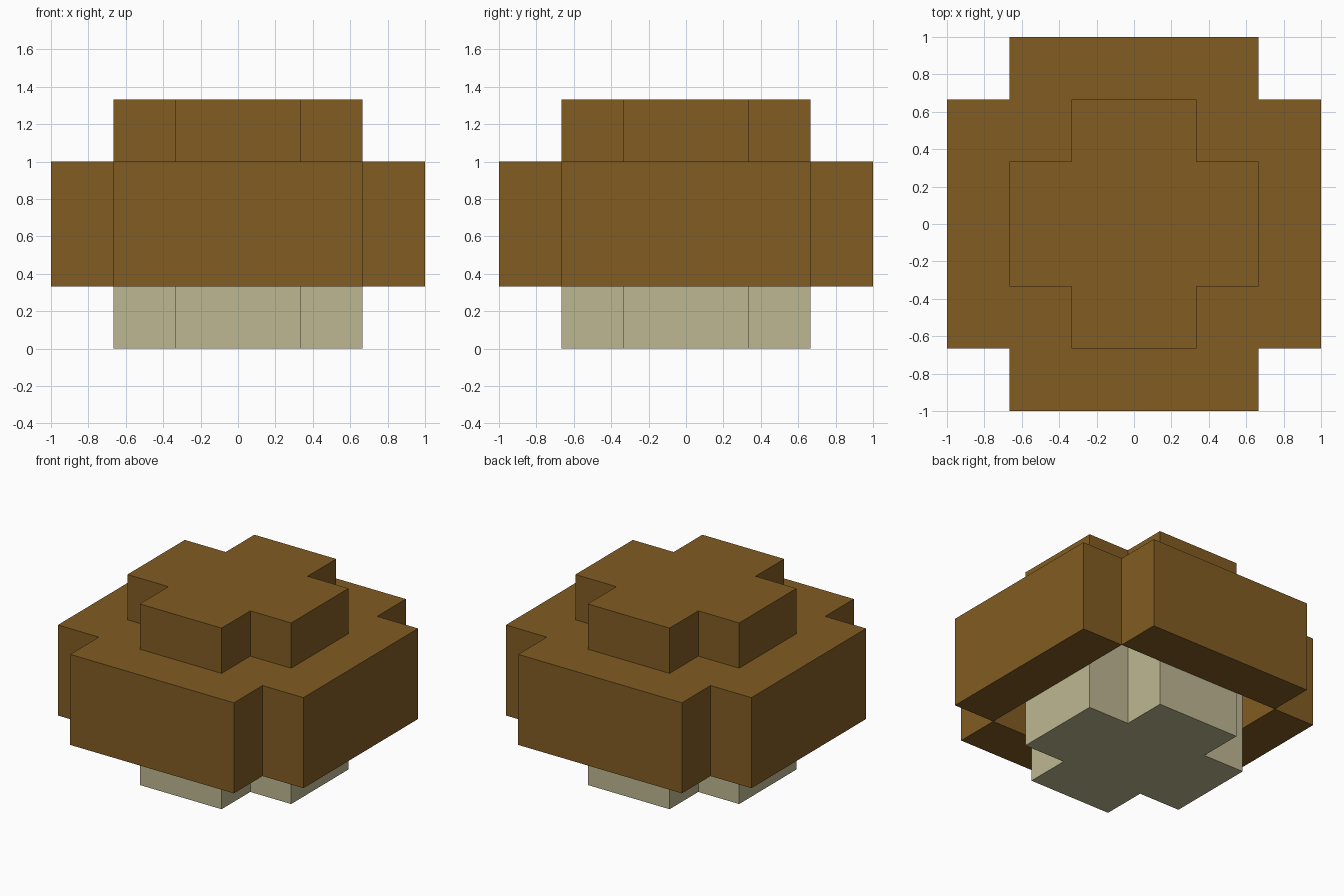
import bpy

if "Cube" in bpy.data.objects:
    bpy.data.objects.remove(bpy.data.objects["Cube"], do_unlink=True)

U = 1 / 3  # one block


def material(name, colour):
    m = bpy.data.materials.new(name)
    m.use_nodes = True
    m.diffuse_color = colour
    bsdf = next(n for n in m.node_tree.nodes if n.type == 'BSDF_PRINCIPLED')
    bsdf.inputs["Base Color"].default_value = colour
    bsdf.inputs["Roughness"].default_value = 0.9
    return m


brown = material("warm brown", (0.219, 0.107, 0.016, 1))
cream = material("pale cream", (0.515, 0.474, 0.283, 1))


def plus(outer, inner):
    """Counter-clockwise outline of a plus shape, three points per corner."""
    pts = []
    x, y = 1, 0
    for _ in range(4):
        for a, b in ((outer, inner), (inner, inner), (inner, outer)):
            pts.append((a * x - b * y, a * y + b * x))
        x, y = -y, x
    return pts


def add_object(name, verts, faces, mat):
    mesh = bpy.data.meshes.new(name)
    mesh.from_pydata(verts, [], faces)
    mesh.materials.append(mat)
    mesh.update()
    ob = bpy.data.objects.new(name, mesh)
    bpy.context.collection.objects.link(ob)
    return ob


def walls(n, low, high):
    return [(low + i, low + (i + 1) % n, high + (i + 1) % n, high + i) for i in range(n)]


def prism(name, outline, z0, z1, mat):
    n = len(outline)
    verts = [(x, y, z) for z in (z0, z1) for x, y in outline]
    faces = walls(n, 0, n) + [tuple(range(n, 2 * n)), tuple(reversed(range(n)))]
    return add_object(name, verts, faces, mat)


# Stem and crown share the small plus outline
small = plus(2 * U, U)
prism("stem", small, 0, 2 * U, cream)
prism("crown", small, 3 * U, 4 * U, brown)

# Cap: wide plus with a square recess underneath that the stem fits into
wide = plus(3 * U, 2 * U)
square = [wide[i] for i in (1, 4, 7, 10)]
verts = [(x, y, z) for z in (U, 3 * U) for x, y in wide]
verts += [(x, y, z) for z in (U, 2 * U) for x, y in square]
faces = walls(12, 0, 12) + [tuple(range(12, 24))]
# recess walls face inward, its ceiling faces down
faces += [tuple(reversed(f)) for f in walls(4, 24, 28)] + [(31, 30, 29, 28)]
# underside of the four arms
for k in range(4):
    a, b = 3 * k + 2, (3 * k + 3) % 12
    faces.append((24 + (k + 1) % 4, b, a, 24 + k))
add_object("cap", verts, faces, brown)
